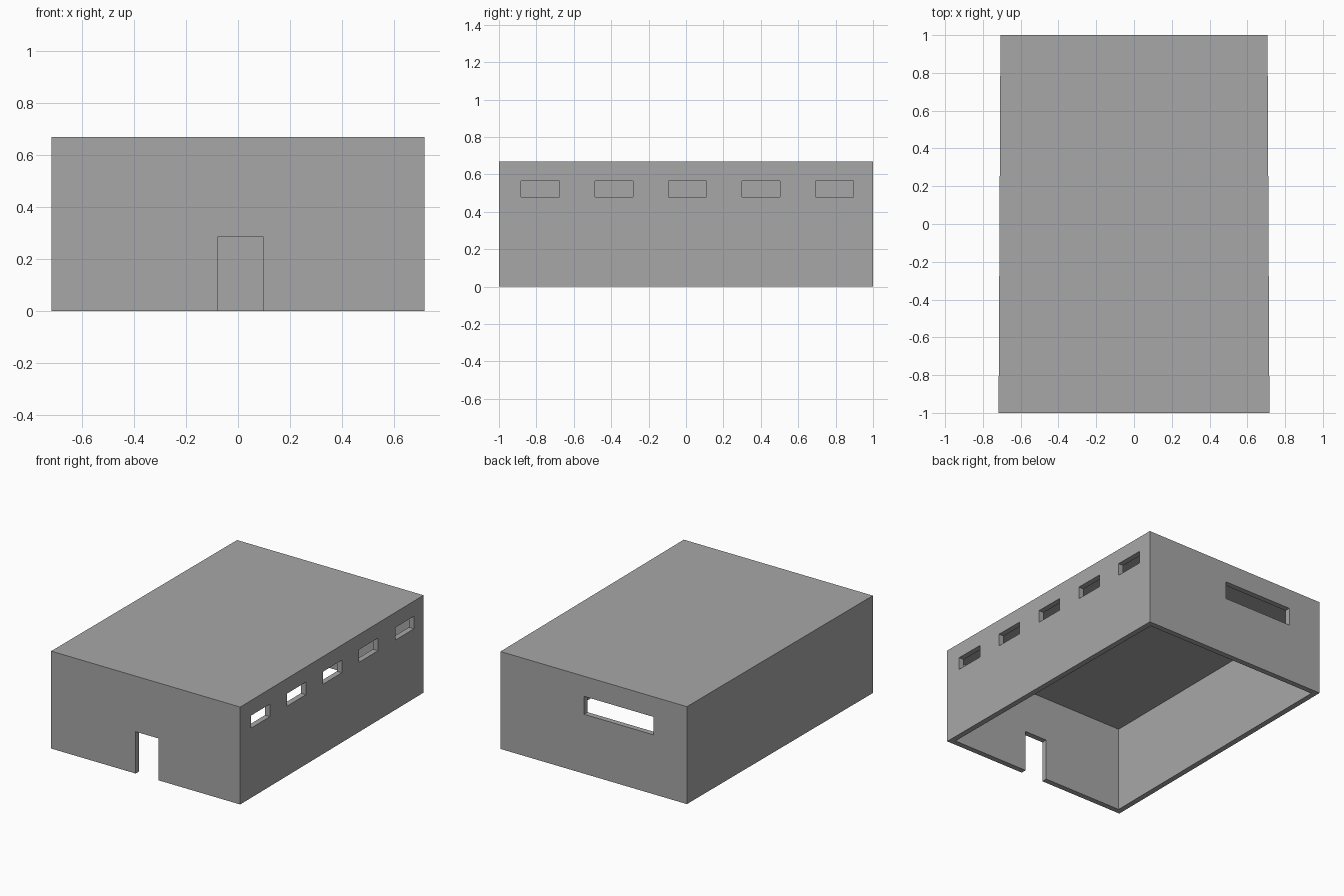
import bpy, bmesh

if "Cube" in bpy.data.objects:
    bpy.data.objects.remove(bpy.data.objects["Cube"])

HEIGHT, WALL, ROOF = 0.668, 0.038, 0.078


def prism(name, front_half, back_half, y0, y1, z0, z1, x_mid=0.0):
    """Block whose width may taper from front to back."""
    bm = bmesh.new()
    plan = [(-front_half, y0), (front_half, y0), (back_half, y1), (-back_half, y1)]
    base = bm.faces.new([bm.verts.new((x + x_mid, y, z0)) for x, y in plan])
    top = bmesh.ops.extrude_face_region(bm, geom=[base])["geom"]
    verts = [v for v in top if isinstance(v, bmesh.types.BMVert)]
    bmesh.ops.translate(bm, verts=verts, vec=(0, 0, z1 - z0))
    bmesh.ops.recalc_face_normals(bm, faces=bm.faces)
    mesh = bpy.data.meshes.new(name)
    bm.to_mesh(mesh)
    bm.free()
    obj = bpy.data.objects.new(name, mesh)
    bpy.context.collection.objects.link(obj)
    return obj


def subtract(target, cutter):
    cutter.hide_render = True
    mod = target.modifiers.new(cutter.name, 'BOOLEAN')
    mod.operation = 'DIFFERENCE'
    mod.solver = 'EXACT'
    mod.object = cutter
    bpy.context.view_layer.objects.active = target
    bpy.ops.object.modifier_apply(modifier=mod.name)
    bpy.data.objects.remove(cutter)


def cut(target, name, x0, x1, y0, y1, z0, z1):
    half = (x1 - x0) / 2
    subtract(target, prism(name, half, half, y0, y1, z0, z1, (x0 + x1) / 2))


# Slightly tapered building shell, hollow and open underneath
shell = prism("building_shell", 0.717, 0.707, -1, 1, 0, HEIGHT)
subtract(shell, prism("interior_cutter", 0.717 - WALL, 0.707 - WALL,
                      -1 + WALL, 1 - WALL, -0.1, HEIGHT - ROOF))

# Front doorway
cut(shell, "door_cutter", -0.076, 0.096, -1.1, -0.9, -0.1, 0.287)

# Row of high windows in the right wall
for i in range(5):
    y = -0.779 + i * 0.3932
    cut(shell, "side_window_cutter", 0.6, 0.8, y - 0.102, y + 0.102, 0.478, 0.564)

# Wide window in the back wall
cut(shell, "back_window_cutter", -0.455, 0.073, 0.9, 1.1, 0.407, 0.53)

# Dark grey walls
grey = bpy.data.materials.new("dark_grey")
grey.diffuse_color = (0.388, 0.388, 0.388, 1)
grey.use_nodes = True
grey.node_tree.nodes["Principled BSDF"].inputs["Base Color"].default_value = grey.diffuse_color
shell.data.materials.clear()
shell.data.materials.append(grey)
for face in shell.data.polygons:
    face.material_index = 0
